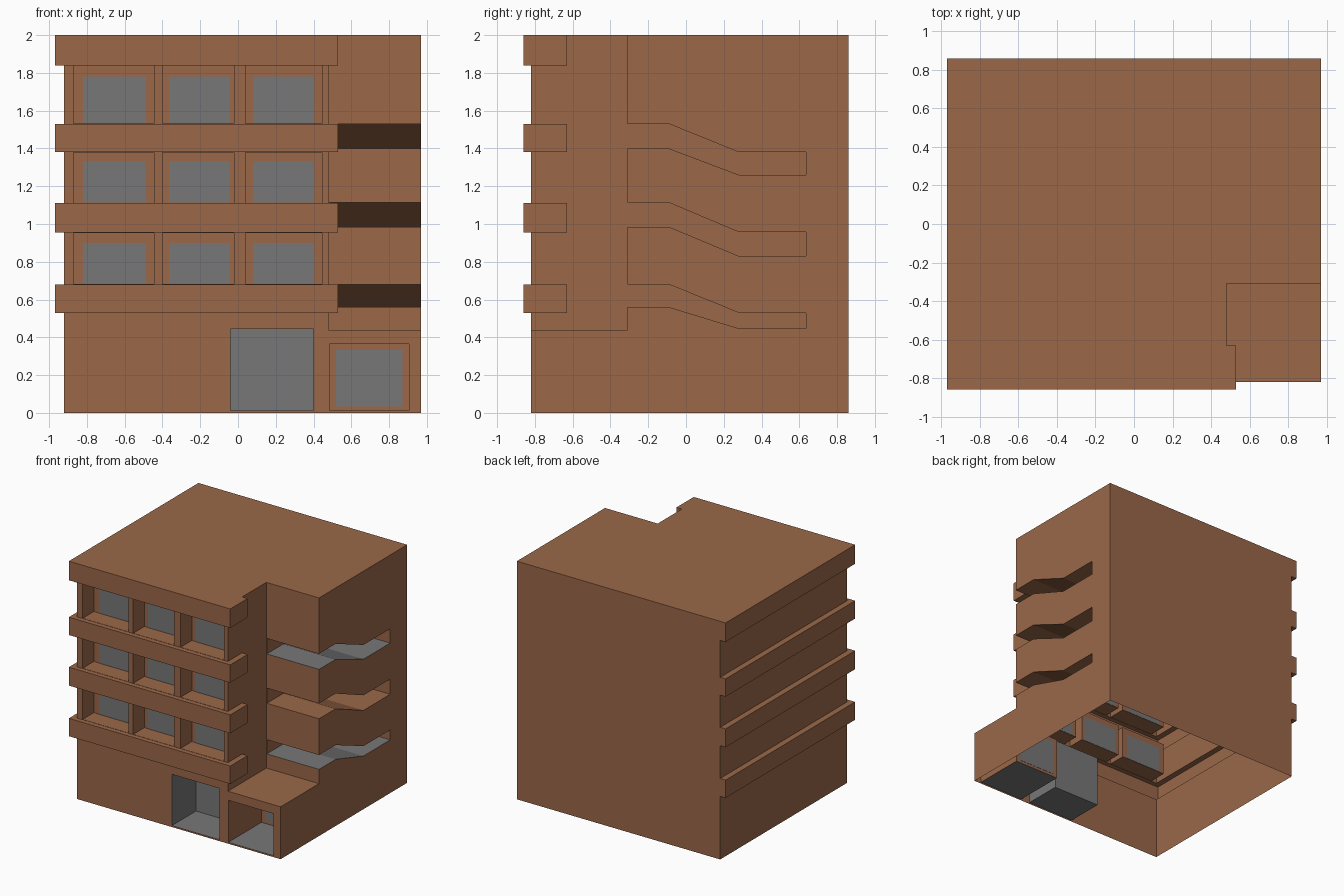
import bpy, bmesh
from mathutils import Vector

if "Cube" in bpy.data.objects:
    bpy.data.objects.remove(bpy.data.objects["Cube"])

def material(name, rgb):
    m = bpy.data.materials.new(name)
    m.diffuse_color = (*rgb, 1)
    m.use_nodes = True
    m.node_tree.nodes["Principled BSDF"].inputs["Base Color"].default_value = m.diffuse_color
    return m

BROWN = material("brown_brick", (0.325, 0.137, 0.066))
GRAY = material("gray_glass", (0.19, 0.185, 0.187))

def prism(name, pts, axis, lo, hi, mat=None):
    """Extrude a 2D outline along z (xy points) or x (yz points)."""
    bm = bmesh.new()
    co = (lambda p, h: (p[0], p[1], h)) if axis == 'z' else (lambda p, h: (h, p[0], p[1]))
    face = bm.faces.new([bm.verts.new(co(p, lo)) for p in pts])
    ext = bmesh.ops.extrude_face_region(bm, geom=[face])
    d = Vector((0, 0, hi - lo)) if axis == 'z' else Vector((hi - lo, 0, 0))
    bmesh.ops.translate(bm, vec=d, verts=[v for v in ext['geom'] if isinstance(v, bmesh.types.BMVert)])
    bmesh.ops.recalc_face_normals(bm, faces=bm.faces[:])
    me = bpy.data.meshes.new(name)
    bm.to_mesh(me)
    bm.free()
    ob = bpy.data.objects.new(name, me)
    bpy.context.collection.objects.link(ob)
    if mat:
        me.materials.append(mat)
    return ob

def box(name, x, y, z, mat=None):
    return prism(name, [(x[0], y[0]), (x[1], y[0]), (x[1], y[1]), (x[0], y[1])], 'z', *z, mat)

body = box("building_shell", (-.97, .97), (-.86, .86), (0, 2))

def cut(cutter):
    cutter.hide_render = True
    mod = body.modifiers.new("cut", 'BOOLEAN')
    mod.operation, mod.solver, mod.object = 'DIFFERENCE', 'EXACT', cutter
    bpy.context.view_layer.objects.active = body
    bpy.ops.object.modifier_apply(modifier=mod.name)
    bpy.data.objects.remove(cutter)

# Corner notch above the low entrance block
cut(prism("notch", [(.53, -1), (1.2, -1), (1.2, -.31), (.48, -.31), (.48, -.63), (.53, -.63)],
          'z', .44, 2.2))

# Walls set back between the projecting bands
floors = [(.68, .955, .90), (1.11, 1.38, 1.33), (1.53, 1.84, 1.78)]
left_front = [(-1.2, -1.2), (1.2, -1.2), (1.2, -.82), (-.92, -.82), (-.92, 1.2), (-1.2, 1.2)]
for lo, hi in [(-.2, .53)] + [f[:2] for f in floors]:
    cut(prism("setback", left_front, 'z', lo, hi))
    cut(box("side_setback", (.48, .7), (-1, -.5), (max(lo, .44), hi)))

# Stair slots that wrap the corner and step down along the right side
slots = [(1.53, 1.38, 1.40, 1.26), (1.113, .957, .985, .83), (.68, .53, .56, .447)]
for t0, t1, b0, b1 in slots:
    cut(prism("slot", [(-.4, b0), (-.09, b0), (.28, b1), (.635, b1),
                       (.635, t1), (.28, t1), (-.09, t0), (-.4, t0)], 'x', .485, 1.2))

# Recessed window bays with glass plates
BACK = -.67
bays = [(-.87, -.445, -.82, -.49), (-.40, -.02, -.365, -.045), (.04, .445, .08, .40)]
for lo, hi, top in floors:
    for x0, x1, p0, p1 in bays:
        cut(box("bay", (x0, x1), (-.84, BACK), (lo + .002, hi - .002)))
        box("window_glass", (p0, p1), (BACK - .006, BACK + .002), (lo + .004, top), GRAY)

# Entrance recess and side-room recess
cut(box("entrance", (-.04, .40), (-1, -.50), (.012, .443)))
cut(box("side_room", (.484, .905), (-1, -.38), (.012, .365)))
box("side_room_glass", (.52, .87), (-.386, -.378), (.035, .333), GRAY)

# Open underside, and gray faces chosen by place
me = body.data
me.materials.clear()
me.materials.append(BROWN)
me.materials.append(GRAY)
bm = bmesh.new()
bm.from_mesh(me)
bmesh.ops.delete(bm, geom=[f for f in bm.faces if all(v.co.z < 1e-4 for v in f.verts)], context='FACES')
for f in bm.faces:
    xs, ys, zs = zip(*[v.co for v in f.verts])
    entrance = min(xs) > -.045 and max(xs) < .405 and max(zs) < .445 and max(ys) < -.49
    room_floor = f.normal.z > .9 and max(zs) < .02
    slot_floor = (f.normal.z > .5 and min(xs) > .48 and min(ys) > -.32
                  and (min(zs) > 1.2 or max(zs) < .57) and max(zs) < 1.5)
    f.material_index = int(entrance or room_floor or slot_floor)
    f.smooth = False
bm.to_mesh(me)
bm.free()
